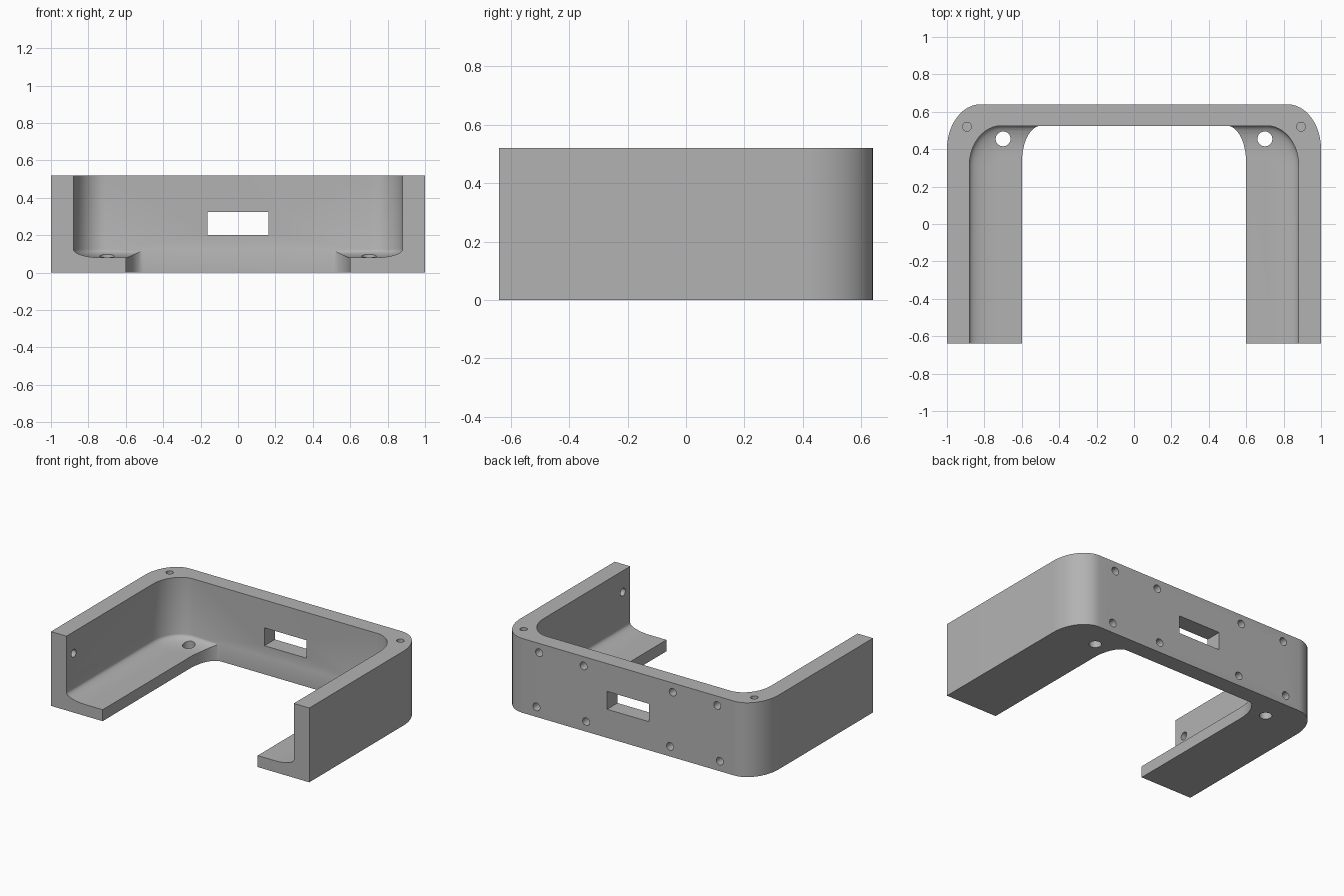
import bpy, bmesh, math
from mathutils import Matrix

if "Cube" in bpy.data.objects:
    bpy.data.objects.remove(bpy.data.objects["Cube"], do_unlink=True)

grey = bpy.data.materials.new("plain_grey")
grey.use_nodes = True
colour = (0.45, 0.45, 0.45, 1)
grey.diffuse_color = colour
grey.node_tree.nodes["Principled BSDF"].inputs["Base Color"].default_value = colour


def u_outline(half, front, back, rx, ry, steps=12):
    """Plan outline with square front corners and rounded back corners."""
    right = [(half, front)]
    for i in range(steps + 1):
        a = math.pi / 2 * i / steps
        right.append((half - rx + rx * math.cos(a), back - ry + ry * math.sin(a)))
    return right + [(-x, y) for x, y in reversed(right)]


def finish(name, bm):
    bmesh.ops.recalc_face_normals(bm, faces=bm.faces)
    mesh = bpy.data.meshes.new(name)
    bm.to_mesh(mesh)
    bm.free()
    mesh.materials.append(grey)
    obj = bpy.data.objects.new(name, mesh)
    bpy.context.collection.objects.link(obj)
    return obj


def loft(name, rings):
    """Skin a stack of (outline, height) rings and cap both ends."""
    bm = bmesh.new()
    loops = [[bm.verts.new((x, y, z)) for x, y in pts] for pts, z in rings]
    for low, high in zip(loops, loops[1:]):
        n = len(low)
        for i in range(n):
            j = (i + 1) % n
            bm.faces.new((low[i], low[j], high[j], high[i]))
    bm.faces.new(loops[0])
    bm.faces.new(loops[-1])
    return finish(name, bm)


def drill(name, centre, radius, depth, axis):
    bm = bmesh.new()
    turn = {"X": Matrix.Rotation(math.pi / 2, 4, "Y"),
            "Y": Matrix.Rotation(math.pi / 2, 4, "X"),
            "Z": Matrix.Identity(4)}[axis]
    bmesh.ops.create_cone(bm, cap_ends=True, segments=20, radius1=radius,
                          radius2=radius, depth=depth,
                          matrix=Matrix.Translation(centre) @ turn)
    return finish(name, bm)


# Solid block with rounded back corners
bracket = loft("bracket_frame", [(u_outline(1, -0.64, 0.64, 0.18, 0.24), z) for z in (0, 0.52)])

# Cavity inside the walls, with a filleted floor edge
fillet = []
for i in range(9):
    a = math.pi / 2 * i / 8
    d = 0.15 * (1 - math.sin(a))
    z = 0.125 - 0.045 * math.cos(a)
    fillet.append((u_outline(0.88 - d, -0.8, 0.525 - d, 0.17 - d, 0.21 - d), z))
cutters = [loft("cavity", fillet + [(u_outline(0.88, -0.8, 0.525, 0.17, 0.21), 0.7)])]

# Opening between the two floor ledges
cutters.append(loft("floor_opening", [(u_outline(0.6, -0.9, 0.5245, 0.1, 0.2), z) for z in (-0.1, 0.3)]))

# Window slot through the back wall
slot = [(-0.163, 0.4), (0.163, 0.4), (0.163, 0.8), (-0.163, 0.8)]
cutters.append(loft("back_slot", [(slot, 0.2), (slot, 0.325)]))

# Screw holes
for side in (-1, 1):
    cutters.append(drill("floor_hole", (side * 0.7, 0.455, 0.05), 0.04, 0.3, "Z"))
    cutters.append(drill("top_hole", (side * 0.893, 0.52, 0.52), 0.024, 0.16, "Z"))
    cutters.append(drill("wall_hole", (side * 0.88, -0.56, 0.37), 0.027, 0.14, "X"))
    for x, z in ((0.69, 0.455), (0.345, 0.455), (0.71, 0.07), (0.325, 0.07)):
        cutters.append(drill("back_hole", (side * x, 0.64, z), 0.027, 0.14, "Y"))

bpy.context.view_layer.objects.active = bracket
for cutter in cutters:
    mod = bracket.modifiers.new(cutter.name, "BOOLEAN")
    mod.operation = "DIFFERENCE"
    mod.solver = "EXACT"
    mod.object = cutter
    bpy.ops.object.modifier_apply(modifier=mod.name)
    bpy.data.objects.remove(cutter, do_unlink=True)

# Smooth curves, sharp edges
bpy.ops.object.select_all(action="DESELECT")
bracket.select_set(True)
bpy.ops.object.shade_smooth_by_angle(angle=math.radians(30))
